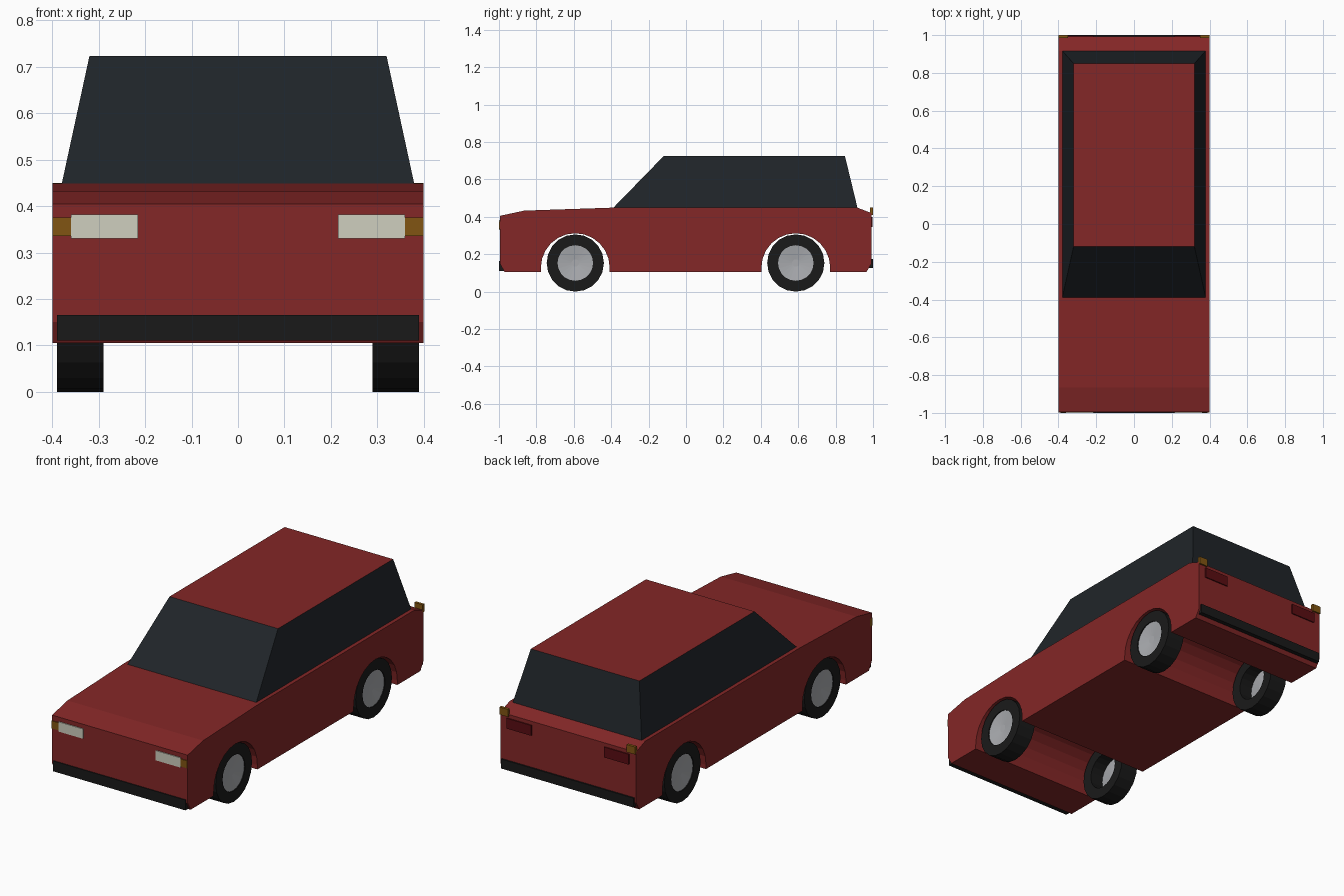
import bpy, bmesh
from math import sin, cos, pi

if "Cube" in bpy.data.objects:
    bpy.data.objects.remove(bpy.data.objects["Cube"])


def paint(name, rgb):
    m = bpy.data.materials.new(name)
    m.diffuse_color = (*rgb, 1)
    m.use_nodes = True
    m.node_tree.nodes["Principled BSDF"].inputs["Base Color"].default_value = m.diffuse_color
    return m


RED = paint("red_paint", (0.23, 0.02, 0.02))
GLASS = paint("dark_glass", (0.014, 0.018, 0.022))
BLACK = paint("black_rubber", (0.01, 0.01, 0.01))
METAL = paint("wheel_metal", (0.4, 0.41, 0.43))
WHITE = paint("lamp_white", (0.62, 0.62, 0.52))
AMBER = paint("lamp_amber", (0.22, 0.09, 0.006))
TAIL = paint("lamp_red", (0.1, 0.004, 0.006))

WHEELS = {"front": -0.592, "rear": 0.587}
SIDES = {"left": 1, "right": -1}


def finish(name, bm, *mats):
    bmesh.ops.recalc_face_normals(bm, faces=bm.faces)
    me = bpy.data.meshes.new(name)
    bm.to_mesh(me)
    bm.free()
    for m in mats:
        me.materials.append(m)
    ob = bpy.data.objects.new(name, me)
    bpy.context.collection.objects.link(ob)
    return ob


def box(name, x, y, z, mat):
    bm = bmesh.new()
    bmesh.ops.create_cube(bm, size=1)
    for v in bm.verts:
        v.co = [r[0] if c < 0 else r[1] for c, r in zip(v.co, (x, y, z))]
    return finish(name, bm, mat)


def arch(cy, r=0.184, cz=0.128, n=12):
    # wheel opening traced from rear to front along the sill
    curve = [(cy + r * cos(pi * i / n), cz + r * sin(pi * i / n)) for i in range(n + 1)]
    return [(cy + r, 0.105)] + curve + [(cy - r, 0.105)]


# body: side profile with wheel arches, extruded across the width
profile = [(-0.97, 0.105), (-0.995, 0.15), (-0.995, 0.405), (-0.865, 0.433),
           (-0.39, 0.449), (0.915, 0.449), (0.992, 0.42), (0.992, 0.15), (0.965, 0.105)]
profile += arch(WHEELS["rear"]) + arch(WHEELS["front"])
bm = bmesh.new()
face = bm.faces.new([bm.verts.new((-0.4, y, z)) for y, z in profile])
ext = bmesh.ops.extrude_face_region(bm, geom=[face], use_keep_orig=True)
for v in ext["geom"]:
    if isinstance(v, bmesh.types.BMVert):
        v.co.x = 0.4
finish("body", bm, RED)

# cabin: tapered glass block with a red roof face
bm = bmesh.new()
bmesh.ops.create_cube(bm, size=1)
for v in bm.verts:
    top = v.co.z > 0
    half, y0, y1 = (0.32, -0.12, 0.85) if top else (0.38, -0.39, 0.917)
    v.co = (half if v.co.x > 0 else -half, y1 if v.co.y > 0 else y0, 0.724 if top else 0.447)
for f in bm.faces:
    if all(v.co.z > 0.7 for v in f.verts):
        f.material_index = 1
finish("cabin", bm, GLASS, RED)


def lathe(name, rings, cy, side, mat, closed, n=20):
    # rings of (x, radius) turned around the axle
    bm = bmesh.new()
    loops = [[bm.verts.new((side * x, cy + r * sin(2 * pi * i / n), 0.153 + r * cos(2 * pi * i / n)))
              for i in range(n)] for x, r in rings]
    for a, b in zip(loops, loops[1:] + (loops[:1] if closed else [])):
        for i in range(n):
            j = (i + 1) % n
            bm.faces.new((a[i], a[j], b[j], b[i]))
    if not closed:
        bm.faces.new(loops[0])
        bm.faces.new(loops[-1])
    return finish(name, bm, mat)


# wheels: open tyre ring with a shallow hub disc
for end, cy in WHEELS.items():
    for side, s in SIDES.items():
        lathe(f"{end}_{side}_tyre", [(0.29, 0.095), (0.29, 0.153), (0.39, 0.153), (0.39, 0.095)],
              cy, s, BLACK, True)
        lathe(f"{end}_{side}_hub", [(0.355, 0.02), (0.365, 0.095), (0.385, 0.095), (0.375, 0.02)],
              cy, s, METAL, False)

# bumpers
box("front_bumper", (-0.39, 0.39), (-1.0, -0.965), (0.11, 0.165), BLACK)
box("rear_bumper", (-0.39, 0.39), (0.97, 1.0), (0.125, 0.175), BLACK)

# lamps, mirrored on both sides
for side, s in SIDES.items():
    main = sorted((s * 0.215, s * 0.36))
    outer = sorted((s * 0.36, s * 0.4))
    rear_outer = sorted((s * 0.35, s * 0.4))
    box(f"{side}_headlight", main, (-1.0, -0.98), (0.33, 0.382), WHITE)
    box(f"{side}_front_indicator", outer, (-0.999, -0.98), (0.336, 0.376), AMBER)
    box(f"{side}_tail_light", main, (0.975, 0.998), (0.345, 0.4), TAIL)
    box(f"{side}_rear_indicator", rear_outer, (0.985, 1.0), (0.41, 0.45), AMBER)
